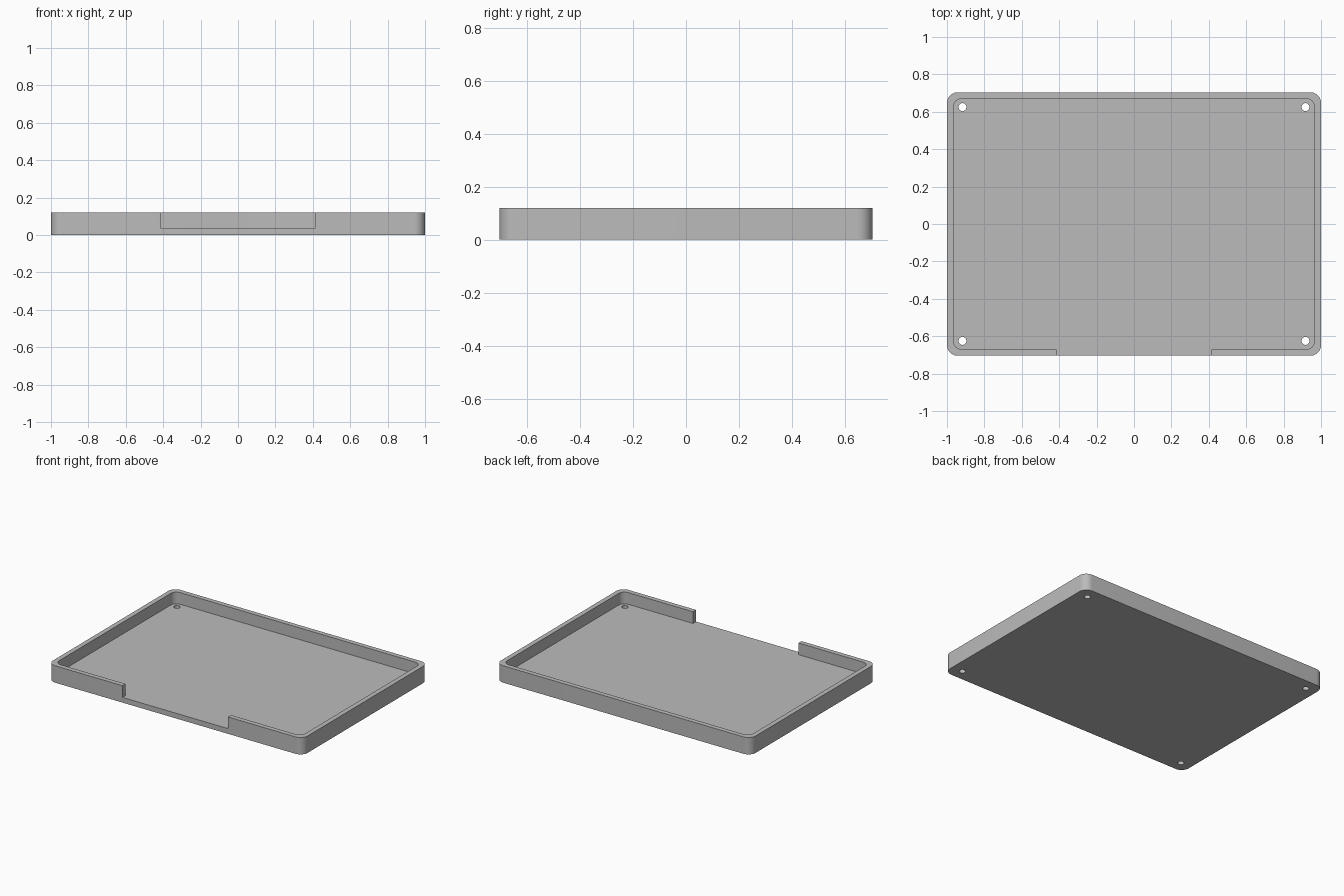
import bpy, bmesh
from math import cos, sin, pi

default = bpy.data.objects.get("Cube")
if default:
    bpy.data.objects.remove(default, do_unlink=True)

HALF_X, HALF_Y, HEIGHT = 1.0, 0.704, 0.12
WALL, FLOOR = 0.034, 0.037

grey = bpy.data.materials.new("plain grey")
grey.use_nodes = True
colour = (0.5, 0.5, 0.5, 1)
grey.diffuse_color = colour
grey.node_tree.nodes["Principled BSDF"].inputs["Base Color"].default_value = colour


def prism(name, outline, z0, z1):
    """Extrude a closed outline from z0 to z1."""
    bm = bmesh.new()
    face = bm.faces.new([bm.verts.new((x, y, z0)) for x, y in outline])
    top = bmesh.ops.extrude_face_region(bm, geom=[face])["geom"]
    bmesh.ops.translate(bm, vec=(0, 0, z1 - z0),
                        verts=[v for v in top if isinstance(v, bmesh.types.BMVert)])
    bmesh.ops.recalc_face_normals(bm, faces=bm.faces)
    mesh = bpy.data.meshes.new(name)
    bm.to_mesh(mesh)
    bm.free()
    mesh.materials.append(grey)
    obj = bpy.data.objects.new(name, mesh)
    bpy.context.collection.objects.link(obj)
    return obj


def rounded(hx, hy, r, steps=10):
    """Outline of a rectangle with rounded corners."""
    points = []
    for i, (sx, sy) in enumerate([(1, 1), (-1, 1), (-1, -1), (1, -1)]):
        for k in range(steps + 1):
            a = (i + k / steps) * pi / 2
            points.append((sx * (hx - r) + r * cos(a), sy * (hy - r) + r * sin(a)))
    return points


def circle(cx, cy, r, n=32):
    return [(cx + r * cos(2 * pi * k / n), cy + r * sin(2 * pi * k / n)) for k in range(n)]


# Solid tray body
tray = prism("tray", rounded(HALF_X, HALF_Y, 0.057), 0, HEIGHT)

# Cutters: the hollow, the front opening and four corner holes
cutters = [
    prism("hollow_cutter", rounded(HALF_X - WALL, HALF_Y - WALL, 0.045), FLOOR, 0.3),
    prism("opening_cutter",
          [(-0.414, -0.8), (0.414, -0.8), (0.414, -0.6), (-0.414, -0.6)], FLOOR, 0.25),
]
for sx in (-1, 1):
    for sy in (-1, 1):
        cutters.append(prism("hole_cutter", circle(sx * 0.917, sy * 0.625, 0.021), -0.1, 0.2))

bpy.context.view_layer.objects.active = tray
for cutter in cutters:
    cutter.hide_render = True
    cut = tray.modifiers.new("cut", "BOOLEAN")
    cut.operation, cut.solver, cut.object = "DIFFERENCE", "EXACT", cutter
    bpy.ops.object.modifier_apply(modifier=cut.name)
    bpy.data.objects.remove(cutter, do_unlink=True)

# Smooth corners and holes, crisp rims
bpy.ops.object.select_all(action="DESELECT")
tray.select_set(True)
bpy.ops.object.shade_smooth_by_angle(angle=pi / 6)
